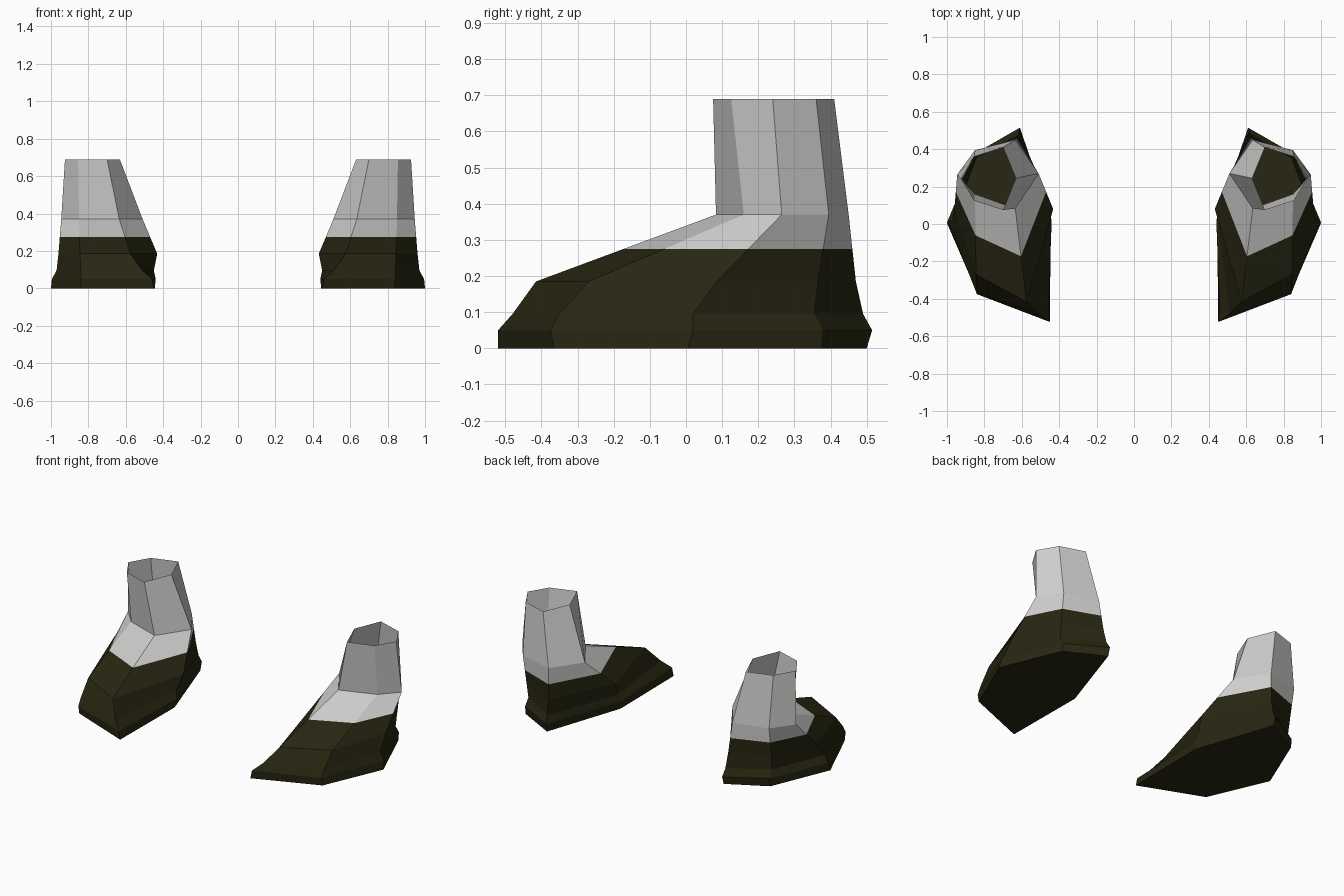
import bpy, bmesh

if "Cube" in bpy.data.objects:
    bpy.data.objects.remove(bpy.data.objects["Cube"])


def material(name, rgb):
    m = bpy.data.materials.new(name)
    m.diffuse_color = (*rgb, 1)
    m.use_nodes = True
    m.node_tree.nodes["Principled BSDF"].inputs["Base Color"].default_value = m.diffuse_color
    return m


GREY = material("light grey", (0.62, 0.62, 0.605))
OLIVE = material("dark olive", (0.021, 0.0195, 0.006))

# Six-sided rings per height: front inner, front outer, outer, back outer, back inner, inner
RINGS = [
    (0.00, [(.45, -.52), (.84, -.365), (1.0, .005), (.845, .375), (.61, .50), (.445, .01)]),
    (0.05, [(.46, -.52), (.84, -.375), (.995, .02), (.845, .38), (.61, .515), (.44, .02)]),
    (0.095, [(.51, -.48), (.84, -.35), (.97, .02), (.84, .355), (.615, .49), (.45, .03)]),
    (0.185, [(.575, -.415), (.845, -.27), (.96, .085), (.845, .365), (.62, .47), (.432, .08)]),
    (0.37, [(.635, .083), (.85, .16), (.945, .265), (.85, .395), (.635, .45), (.51, .27)]),
    (0.69, [(.70, .075), (.855, .125), (.925, .24), (.855, .36), (.70, .41), (.632, .245)]),
]
COLOUR_LINE = 0.275


def boot(name, side):
    bm = bmesh.new()
    loops = [[bm.verts.new((side * x, y, z)) for x, y in pts] for z, pts in RINGS]
    # sole
    bm.faces.new(loops[0])
    # walls, open at the top
    for a, b in zip(loops, loops[1:]):
        for i in range(6):
            j = (i + 1) % 6
            bm.faces.new((a[i], a[j], b[j], b[i]))
    # cut where the dark foot meets the light shaft
    bmesh.ops.bisect_plane(bm, geom=bm.verts[:] + bm.edges[:] + bm.faces[:],
                           plane_co=(0, 0, COLOUR_LINE), plane_no=(0, 0, 1))
    bmesh.ops.recalc_face_normals(bm, faces=bm.faces[:])
    for f in bm.faces:
        f.material_index = int(f.calc_center_median().z < COLOUR_LINE)
    me = bpy.data.meshes.new(name)
    bm.to_mesh(me)
    bm.free()
    me.materials.append(GREY)
    me.materials.append(OLIVE)
    ob = bpy.data.objects.new(name, me)
    bpy.context.collection.objects.link(ob)


boot("boot_right", 1)
boot("boot_left", -1)
